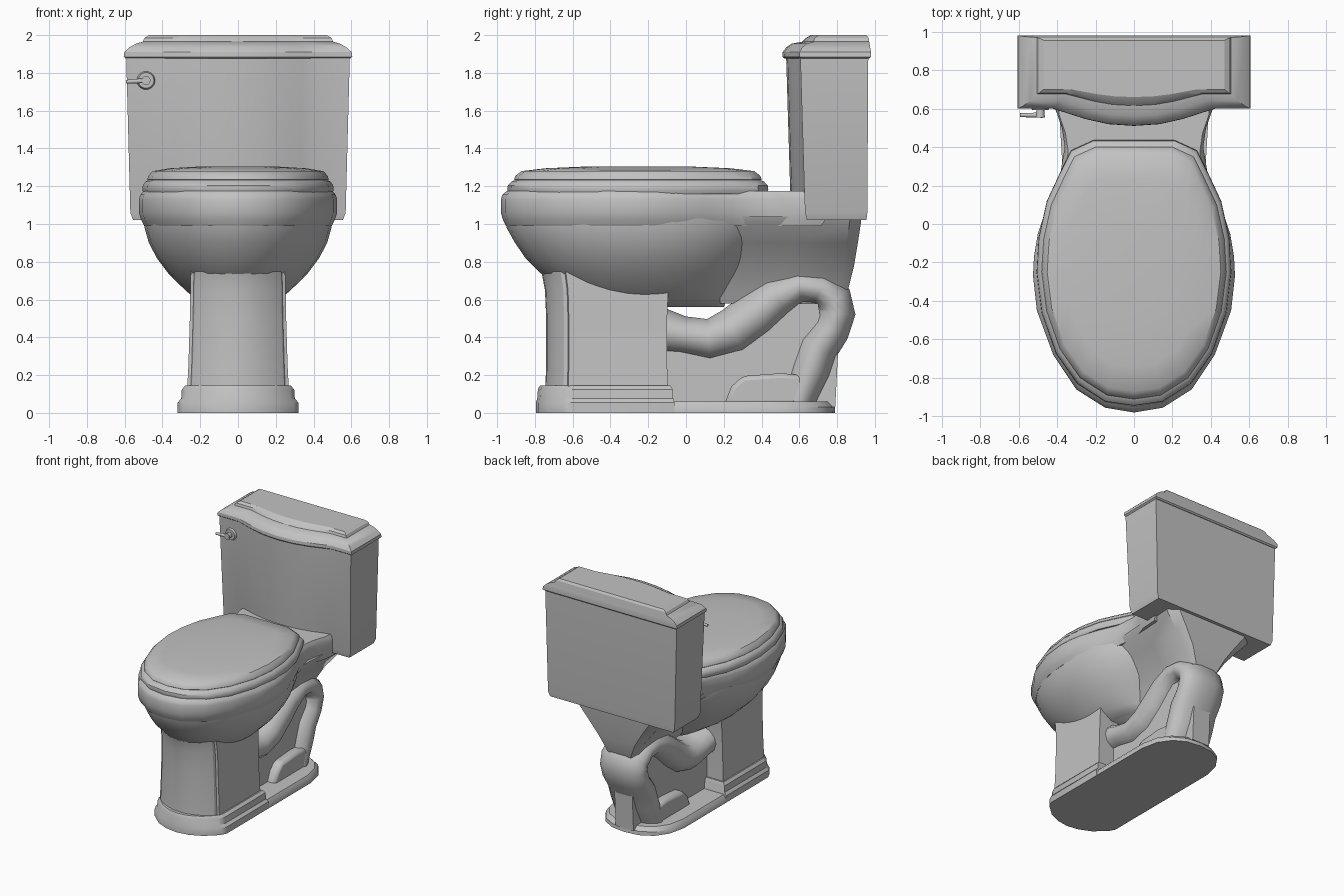
import bpy, bmesh, math
from mathutils import Vector

if "Cube" in bpy.data.objects:
    bpy.data.objects.remove(bpy.data.objects["Cube"])

mat = bpy.data.materials.new("grey_ceramic")
mat.diffuse_color = (0.54, 0.54, 0.54, 1)
mat.use_nodes = True
mat.node_tree.nodes["Principled BSDF"].inputs["Base Color"].default_value = mat.diffuse_color


def loft(name, rings, angle=35):
    """Skin a stack of equal-length rings and cap both ends."""
    bm = bmesh.new()
    vs = [[bm.verts.new(p) for p in ring] for ring in rings]
    n = len(rings[0])
    for a, b in zip(vs, vs[1:]):
        for i in range(n):
            j = (i + 1) % n
            bm.faces.new((a[i], a[j], b[j], b[i]))
    bm.faces.new(vs[0])
    bm.faces.new(vs[-1])
    bmesh.ops.recalc_face_normals(bm, faces=bm.faces)
    me = bpy.data.meshes.new(name)
    bm.to_mesh(me)
    bm.free()
    me.materials.append(mat)
    ob = bpy.data.objects.new(name, me)
    bpy.context.collection.objects.link(ob)
    bpy.ops.object.select_all(action='DESELECT')
    bpy.context.view_layer.objects.active = ob
    ob.select_set(True)
    bpy.ops.object.shade_smooth_by_angle(angle=math.radians(angle))
    return ob


def mirrored(half):
    return half + [(-x, y) for x, y in reversed(half) if x > 0]


def stack(name, half, cy, levels, angle=35):
    """Loft one plan outline through (z, x scale, y scale) levels."""
    plan = mirrored(half)
    return loft(name, [[(x * sx, cy + (y - cy) * sy, z) for x, y in plan]
                       for z, sx, sy in levels], angle)


def bow_ring(z, w, back, corner, mid):
    """Tank plan: square back, bowed front."""
    half = [(w, back), (w, corner)]
    for fx, t in ((.7, 0), (.58, .25), (.42, .6), (.22, .9), (0, 1)):
        half.append((w * fx, corner + (mid - corner) * t))
    return [(x, y, z) for x, y in mirrored(half)]


def egg_ring(z, w, front, back, n=28, cy=-.22):
    pts = []
    for i in range(n):
        a = math.tau * i / n
        s = math.sin(a)
        pts.append((w * math.cos(a), cy + s * (back - cy if s > 0 else cy - front), z))
    return pts


def prism(name, yz, hx, bevel=0):
    ob = loft(name, [[(x, y, z) for y, z in yz] for x in (-hx, hx)])
    if bevel:
        m = ob.modifiers.new("round", 'BEVEL')
        m.width, m.segments = bevel, 2
    return ob


# Tank and its stepped lid
loft("tank", [bow_ring(1.02, .555, .955, .64, .56), bow_ring(1.06, .57, .96, .63, .555),
              bow_ring(1.89, .592, .965, .605, .53)])
loft("tank_lid", [bow_ring(1.875, .592, .97, .61, .52), bow_ring(1.885, .605, .98, .6, .51),
                  bow_ring(1.91, .602, .98, .6, .512), bow_ring(1.935, .575, .975, .615, .53),
                  bow_ring(1.955, .54, .972, .64, .56), bow_ring(1.965, .505, .97, .675, .615),
                  bow_ring(1.985, .495, .967, .68, .635), bow_ring(2.0, .47, .955, .70, .66)], 30)

# Rim with rear deck
rim = [(.42, .75), (.41, .6), (.375, .5), (.36, .4), (.385, .25), (.45, .1), (.5, -.05),
       (.52, -.17), (.525, -.27), (.505, -.45), (.42, -.68), (.3, -.86), (.15, -.955), (0, -.98)]
stack("rim", rim, -.2, [(.99, .945, .965), (1.02, .975, .985), (1.06, 1, 1), (1.13, 1, 1),
                        (1.155, .985, .99), (1.175, .95, .96)])

# Seat and cover share an outline
cover = [(.2, .4), (.31, .35), (.36, .25), (.43, .1), (.47, -.08), (.48, -.25), (.455, -.45),
         (.385, -.65), (.28, -.8), (.14, -.89), (0, -.91)]
stack("seat", cover, -.25, [(1.16, 1.04, 1.04), (1.18, 1.055, 1.055), (1.205, 1.05, 1.05),
                            (1.225, 1.02, 1.02), (1.235, .98, .98)])
stack("seat_cover", cover, -.25, [(1.225, .98, .98), (1.235, 1, 1), (1.255, .99, .99),
                                  (1.28, .94, .94), (1.295, .75, .75), (1.305, .4, .4)])

# Bowl body and rear neck under the tank
loft("bowl", [egg_ring(*r) for r in (
    (1.03, .5, -.96, .46), (.98, .495, -.95, .46), (.9, .472, -.905, .42), (.82, .43, -.85, .37),
    (.74, .37, -.77, .31), (.67, .3, -.68, .26), (.61, .235, -.58, .22), (.56, .15, -.35, .2))], 50)


def neck_ring(z, w, front, back):
    half = [(w * .8, back), (w, back - .06), (w * .95, (front + back) / 2), (w * .9, front)]
    return [(x, y, z) for x, y in mirrored(half)]


loft("rear_neck", [neck_ring(*r) for r in (
    (1.04, .41, .25, .93), (1.0, .39, .22, .925), (.9, .3, .2, .91), (.78, .2, .18, .89),
    (.66, .13, .18, .86), (.58, .09, .18, .82))])

# Pedestal column with rounded front
column = [(.255, -.1), (.255, -.62), (.238, -.625), (.232, -.645), (.19, -.68), (.12, -.715),
          (.06, -.735), (0, -.74)]
stack("pedestal", column, -.4, [(.1, 1.06, 1.02), (.25, 1.03, 1), (.5, 1, 1), (.65, .99, 1.02),
                                (.74, .98, 1.07), (.8, .97, 1.13)], 25)

# Base collar and foot plate
front = [(.32, -.6), (.295, -.65), (.2, -.735), (.1, -.78), (0, -.795)]
stack("base_collar", [(.32, -.06)] + front, -.43,
      [(0, 1, 1), (.055, 1, 1), (.075, .94, .98), (.125, .93, .97), (.145, .87, .94)])
stack("foot_plate", [(0, .79), (.12, .775), (.22, .72), (.29, .62), (.32, .48), (.32, -.06)] + front,
      0, [(0, 1, 1), (.03, .995, .997), (.06, .93, .96)])

# Curved trapway tube, (y, z, radius) along its path
path = [(-.16, .44, .13), (-.02, .41, .105), (.12, .385, .115), (.25, .43, .13), (.37, .52, .13),
        (.48, .61, .12), (.6, .67, .092), (.71, .66, .09), (.785, .6, .1), (.8, .53, .1),
        (.77, .44, .1), (.7, .345, .11), (.66, .23, .11), (.62, .13, .1), (.59, .04, .09)]
rings = []
for i, (y, z, r) in enumerate(path):
    a, b = path[max(i - 1, 0)], path[min(i + 1, len(path) - 1)]
    t = Vector((b[0] - a[0], b[1] - a[1])).normalized()
    ring = []
    for k in range(14):
        c, s = math.cos(math.tau * k / 14), math.sin(math.tau * k / 14)
        c = math.copysign(abs(c) ** .8, c)
        ring.append((.2 * c, y - t.y * r * s, z + t.x * r * s))
    rings.append(ring)
loft("trapway", rings, 45)

# Trapway foot, inner web and rear post
prism("trapway_foot", [(.2, .04), (.24, .14), (.3, .195), (.5, .21), (.62, .2), (.64, .04)], .19, .025)
prism("trapway_web", [(-.14, .03), (.64, .03), (.72, .45), (.7, .58), (.55, .58), (.3, .42), (-.14, .42)], .12)
prism("rear_post", [(.68, .03), (.79, .03), (.81, .42), (.7, .42)], .08)


# Flush handle: escutcheon, stem and lever
def rod(name, p, q, r0, r1, n=14):
    p, q = Vector(p), Vector(q)
    rot = (q - p).to_track_quat('Z', 'Y')
    loft(name, [[c + rot @ Vector((r * math.cos(math.tau * k / n), r * math.sin(math.tau * k / n), 0))
                 for k in range(n)] for c, r in ((p, r0), (q, r1))])


rod("handle_escutcheon", (-.487, .62, 1.76), (-.487, .592, 1.76), .053, .042)
rod("handle_stem", (-.487, .6, 1.76), (-.487, .553, 1.76), .02, .024)
rod("handle_lever", (-.475, .566, 1.76), (-.592, .566, 1.753), .014, .01)
